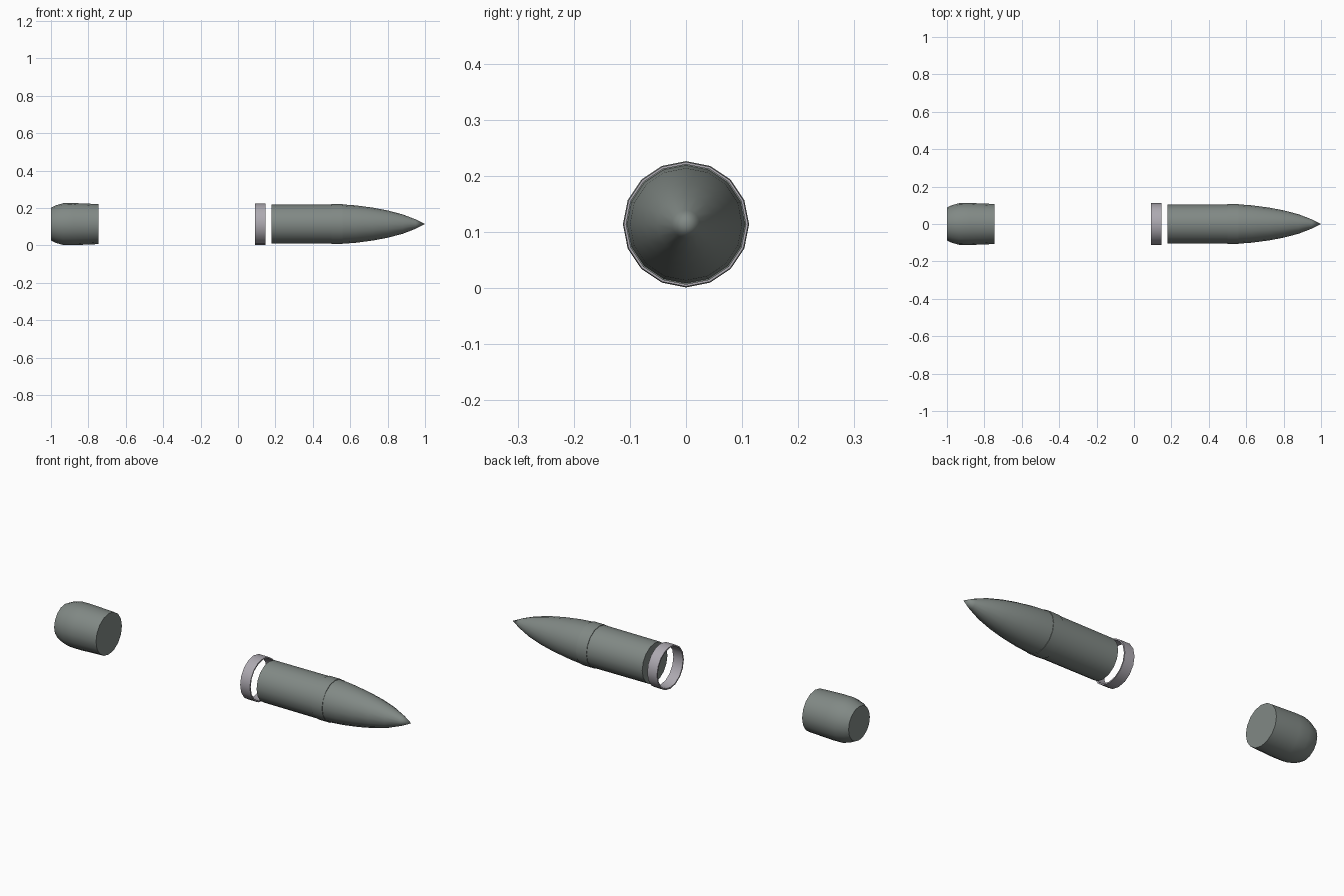
import bpy, bmesh, math

SIDES = 16
AXIS_Z = 0.1135

cube = bpy.data.objects.get("Cube")
if cube:
    bpy.data.objects.remove(cube, do_unlink=True)


def make_material(name, rgb):
    mat = bpy.data.materials.new(name)
    mat.use_nodes = True
    mat.diffuse_color = (*rgb, 1)
    mat.node_tree.nodes["Principled BSDF"].inputs["Base Color"].default_value = (*rgb, 1)
    return mat


def lathe(name, profile, mat, closed=False):
    """Spin (x, radius) points round the long axis; radius 0 makes a pole."""
    bm = bmesh.new()
    rings = []
    for x, r in profile:
        if r == 0:
            rings.append([bm.verts.new((x, 0, AXIS_Z))] * SIDES)
            continue
        ring = []
        for i in range(SIDES):
            a = math.tau * i / SIDES
            ring.append(bm.verts.new((x, r * math.cos(a), AXIS_Z + r * math.sin(a))))
        rings.append(ring)
    pairs = list(zip(rings, rings[1:]))
    if closed:
        pairs.append((rings[-1], rings[0]))
    for a, b in pairs:
        for i in range(SIDES):
            j = (i + 1) % SIDES
            corners = list(dict.fromkeys((a[i], a[j], b[j], b[i])))
            bm.faces.new(corners)
    # Flat end caps on open profiles
    if not closed:
        for ring in (rings[0], rings[-1]):
            if ring[0] is not ring[1]:
                bm.faces.new(ring)
    bmesh.ops.recalc_face_normals(bm, faces=bm.faces)
    mesh = bpy.data.meshes.new(name)
    bm.to_mesh(mesh)
    bm.free()
    mesh.materials.append(mat)
    obj = bpy.data.objects.new(name, mesh)
    bpy.context.collection.objects.link(obj)
    bpy.ops.object.select_all(action='DESELECT')
    obj.select_set(True)
    bpy.context.view_layer.objects.active = obj
    bpy.ops.object.shade_smooth_by_angle(angle=math.radians(40))
    return obj


body_grey = make_material("dark green grey", (0.22, 0.25, 0.235))
ring_grey = make_material("pale metal grey", (0.42, 0.40, 0.44))

# Rear plug with a rounded tail
lathe("rear_plug", [(-1, 0.088), (-0.975, 0.1), (-0.935, 0.1115),
                    (-0.88, 0.1125), (-0.745, 0.107)], body_grey)

# Thin open collar
lathe("collar_ring", [(0.09, 0.111), (0.146, 0.111),
                      (0.146, 0.104), (0.09, 0.104)], ring_grey, closed=True)

# Pointed shell with a slightly raised band
lathe("pointed_shell", [(0.18, 0.104), (0.5, 0.105), (0.5, 0.1075),
                        (0.56, 0.1075), (0.56, 0.105), (0.63, 0.1),
                        (0.72, 0.088), (0.8, 0.073), (0.88, 0.052),
                        (0.95, 0.025), (1, 0)], body_grey)
